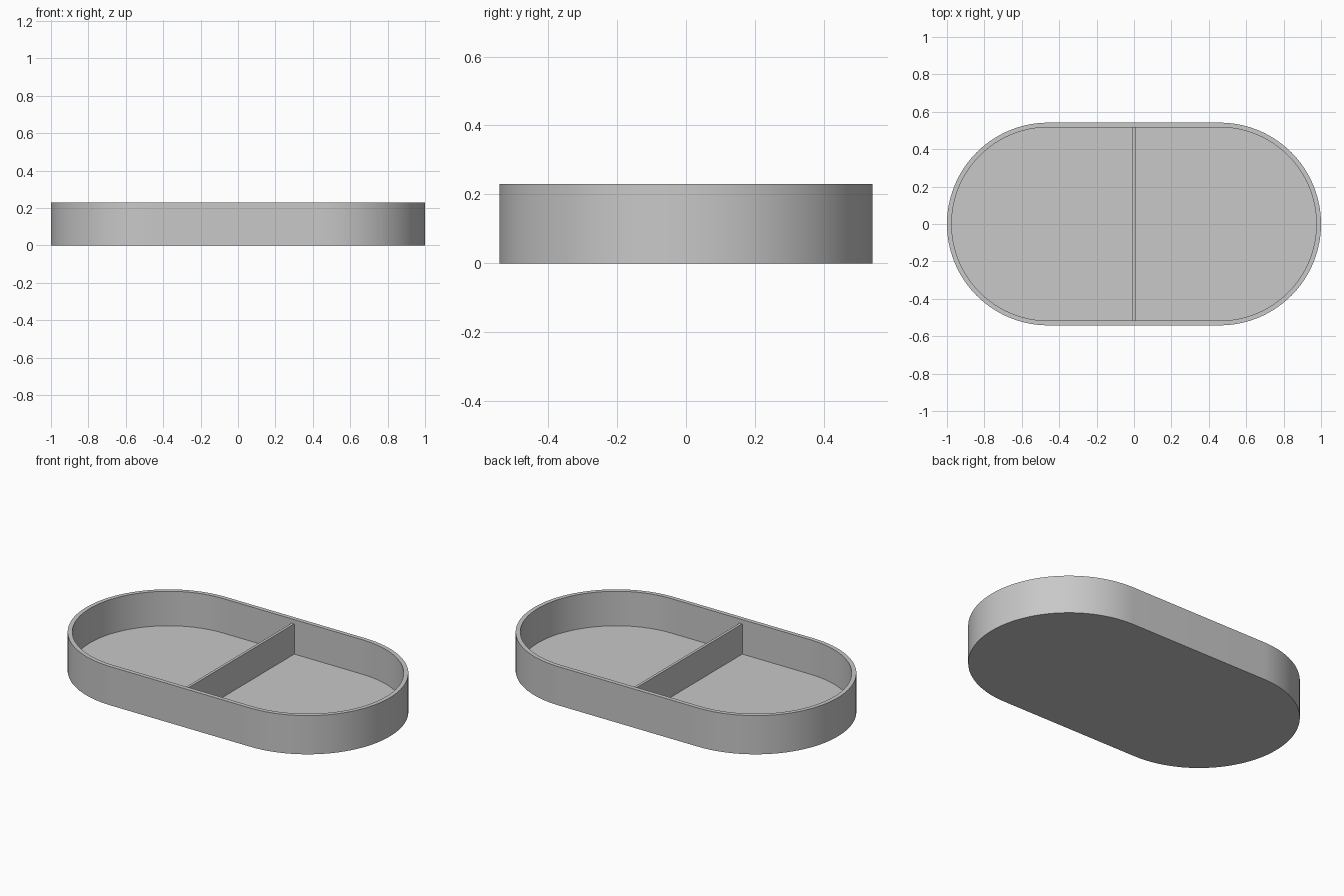
import bpy, bmesh
from math import pi, sin, cos, radians

HALF_LEN, RADIUS, HEIGHT = 1.0, 0.542, 0.23
WALL, FLOOR = 0.025, 0.025
DIVIDER_T, DIVIDER_TOP = 0.016, 0.205
SEGS = 48

cube = bpy.data.objects.get("Cube")
if cube:
    bpy.data.objects.remove(cube, do_unlink=True)

# Single grey material
grey = bpy.data.materials.new("plain grey")
grey.use_nodes = True
colour = (0.58, 0.58, 0.58, 1)
grey.diffuse_color = colour
grey.node_tree.nodes["Principled BSDF"].inputs["Base Color"].default_value = colour


def stadium(bm, radius, z):
    """Ring of vertices: two half circles joined by straight sides."""
    offset = HALF_LEN - RADIUS
    ring = []
    for side, start in ((1, -pi / 2), (-1, pi / 2)):
        for i in range(SEGS + 1):
            a = start + pi * i / SEGS
            ring.append(bm.verts.new((side * offset + radius * cos(a), radius * sin(a), z)))
    return ring


def bridge(bm, lower, upper):
    n = len(lower)
    for i in range(n):
        j = (i + 1) % n
        bm.faces.new((lower[i], lower[j], upper[j], upper[i]))


def finish(bm, name):
    bmesh.ops.recalc_face_normals(bm, faces=bm.faces)
    mesh = bpy.data.meshes.new(name)
    bm.to_mesh(mesh)
    bm.free()
    mesh.materials.append(grey)
    obj = bpy.data.objects.new(name, mesh)
    bpy.context.collection.objects.link(obj)
    return obj


# Tray: outer wall, flat rim, inner wall and floor as one closed shell
bm = bmesh.new()
inner = RADIUS - WALL
rings = [stadium(bm, r, z) for r, z in
         ((RADIUS, 0), (RADIUS, HEIGHT), (inner, HEIGHT), (inner, FLOOR))]
for lower, upper in zip(rings, rings[1:]):
    bridge(bm, lower, upper)
bm.faces.new(rings[0])
bm.faces.new(rings[-1])
tray = finish(bm, "tray")
bpy.ops.object.select_all(action='DESELECT')
tray.select_set(True)
bpy.context.view_layer.objects.active = tray
bpy.ops.object.shade_smooth_by_angle(angle=radians(30))

# Divider: thin upright wall across the middle, a little below the rim
bm = bmesh.new()
bmesh.ops.create_cube(bm, size=1)
bmesh.ops.scale(bm, vec=(DIVIDER_T, 2 * inner, DIVIDER_TOP - FLOOR), verts=bm.verts)
bmesh.ops.translate(bm, vec=(0, 0, (DIVIDER_TOP + FLOOR) / 2), verts=bm.verts)
finish(bm, "divider")
